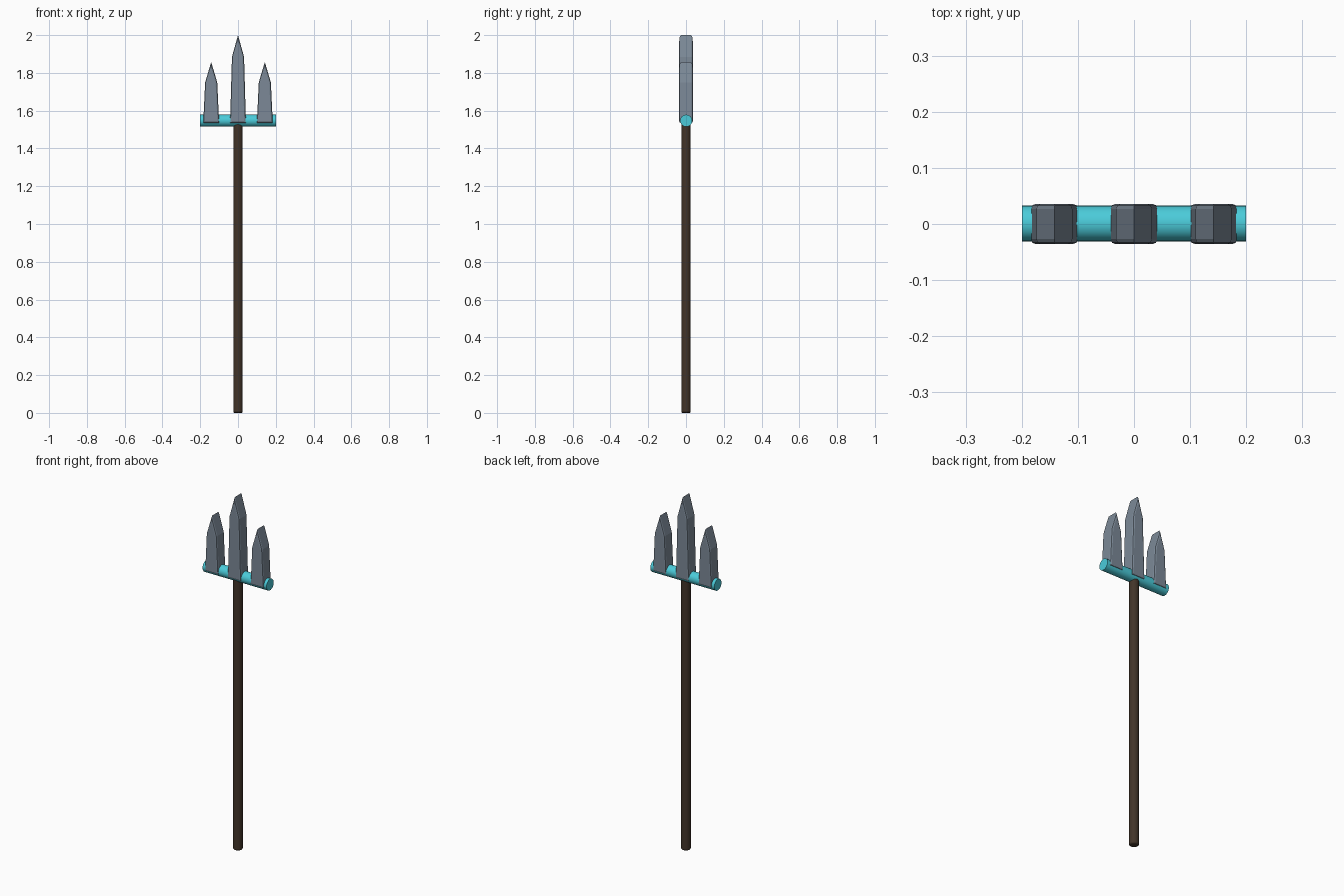
import bpy, bmesh, math

if "Cube" in bpy.data.objects:
    bpy.data.objects.remove(bpy.data.objects["Cube"])


def paint(obj, name, color):
    mat = bpy.data.materials.get(name) or bpy.data.materials.new(name)
    mat.diffuse_color = (*color, 1)
    mat.use_nodes = True
    mat.node_tree.nodes["Principled BSDF"].inputs["Base Color"].default_value = mat.diffuse_color
    obj.data.materials.append(mat)


def rod(name, radius, length, loc, rot, bevel, color):
    bpy.ops.mesh.primitive_cylinder_add(vertices=24, radius=radius, depth=length,
                                        location=loc, rotation=rot)
    obj = bpy.context.object
    obj.name = name
    if bevel:
        mod = obj.modifiers.new("bevel", 'BEVEL')
        mod.width = bevel
        mod.segments = 2
        mod.limit_method = 'ANGLE'
        mod.angle_limit = math.radians(50)
    bpy.ops.object.shade_smooth_by_angle(angle=math.radians(35))
    paint(obj, name + "_colour", color)
    return obj


def blade(name, x, shoulder, tip):
    # pointed outline, pushed through in y, with softened front and back rims
    base, half_depth = 1.535, 0.036
    outline = [(-0.042, base), (0.042, base), (0.032, shoulder), (0, tip), (-0.032, shoulder)]
    bm = bmesh.new()
    face = bm.faces.new([bm.verts.new((px, -half_depth, pz)) for px, pz in outline])
    ext = bmesh.ops.extrude_face_region(bm, geom=[face])
    for v in ext["geom"]:
        if isinstance(v, bmesh.types.BMVert):
            v.co.y = half_depth
    bmesh.ops.recalc_face_normals(bm, faces=bm.faces)
    rims = [e for e in bm.edges if abs(e.verts[0].co.y - e.verts[1].co.y) < 1e-5]
    bmesh.ops.bevel(bm, geom=rims, offset=0.009, offset_type='OFFSET', segments=2,
                    profile=0.5, affect='EDGES', clamp_overlap=True)
    mesh = bpy.data.meshes.new(name)
    bm.to_mesh(mesh)
    bm.free()
    obj = bpy.data.objects.new(name, mesh)
    obj.location.x = x
    bpy.context.collection.objects.link(obj)
    paint(obj, "steel", (0.20, 0.25, 0.31))


# wooden shaft
rod("shaft", 0.025, 1.53, (0, 0, 0.765), (0, 0, 0), 0.006, (0.055, 0.035, 0.022))

# crossbar holding the prongs
rod("crossbar", 0.032, 0.4, (0, 0.001, 1.547), (0, math.pi / 2, 0), 0, (0.07, 0.60, 0.70))

# three prongs
blade("centre_prong", 0, 1.885, 2.0)
for side, label in ((-1, "left"), (1, "right")):
    blade(label + "_prong", side * 0.142, 1.75, 1.857)
